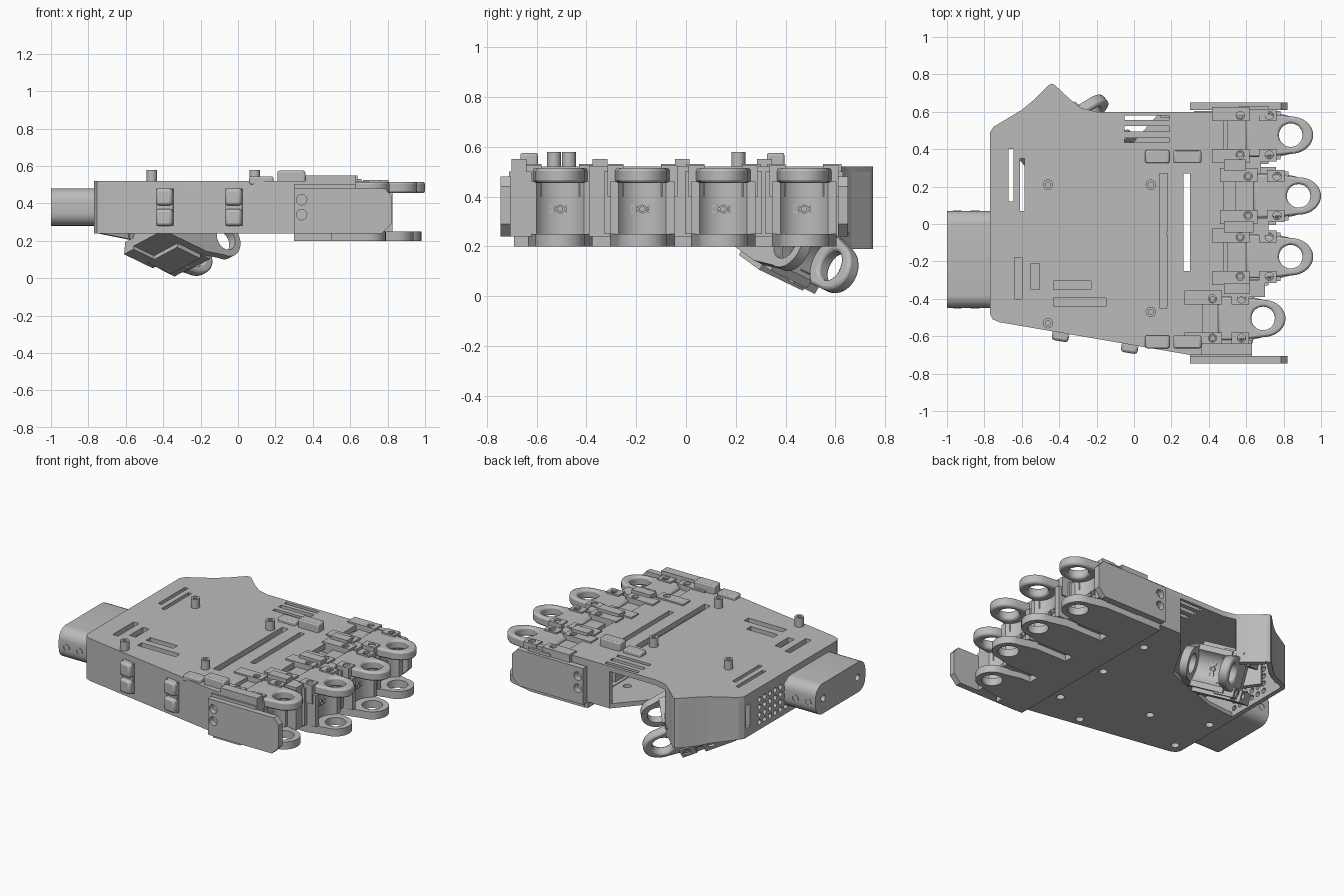
import bpy, bmesh, math
from mathutils import Matrix, Vector

if "Cube" in bpy.data.objects:
    bpy.data.objects.remove(bpy.data.objects["Cube"])

grey = bpy.data.materials.new("plain_grey")
grey.use_nodes = True
colour = (0.5, 0.5, 0.5, 1)
grey.diffuse_color = colour
grey.node_tree.nodes["Principled BSDF"].inputs["Base Color"].default_value = colour
made = []


def circle(x, y, r, n=28):
    return [(x + r * math.cos(2 * math.pi * i / n), y + r * math.sin(2 * math.pi * i / n)) for i in range(n)]


def rect(x0, x1, y0, y1):
    return [(x0, y0), (x1, y0), (x1, y1), (x0, y1)]


def prism(name, outline, z0, z1, holes=(), M=Matrix(), bevel=0):
    """Extrude an outline with holes from z0 to z1, then place it with M."""
    bm = bmesh.new()
    edges = []
    for loop in [outline, *holes]:
        vs = [bm.verts.new((x, y, z0)) for x, y in loop]
        edges += [bm.edges.new((vs[i - 1], vs[i])) for i in range(len(vs))]
    bmesh.ops.triangle_fill(bm, edges=edges, use_beauty=True, normal=(0, 0, 1))
    out = bmesh.ops.extrude_face_region(bm, geom=bm.faces[:])
    top = [v for v in out["geom"] if isinstance(v, bmesh.types.BMVert)]
    bmesh.ops.translate(bm, verts=top, vec=(0, 0, z1 - z0))
    bmesh.ops.recalc_face_normals(bm, faces=bm.faces[:])
    mesh = bpy.data.meshes.new(name)
    bm.to_mesh(mesh)
    bm.free()
    mesh.materials.append(grey)
    ob = bpy.data.objects.new(name, mesh)
    ob.matrix_world = M
    bpy.context.collection.objects.link(ob)
    if bevel:
        mod = ob.modifiers.new("bevel", "BEVEL")
        mod.width, mod.segments = bevel, 2
        mod.limit_method, mod.angle_limit = "ANGLE", math.radians(50)
    made.append(ob)
    return ob


def box(name, x, y, z, M=Matrix(), bevel=0):
    return prism(name, rect(*x, *y), *z, M=M, bevel=bevel)


def frame(a, b):
    """Upright frame: x runs from a to b, y is up, z points outward."""
    u = Vector((b[0] - a[0], b[1] - a[1], 0)).normalized()
    n = u.cross(Vector((0, 0, 1)))
    M = Matrix((u, (0, 0, 1), n)).transposed().to_4x4()
    M.translation = (a[0], a[1], 0)
    return M


def wall(name, a, b, za=.24, zb=.24, holes=()):
    """Wall from a to b whose lower edge runs from height za to zb."""
    length = math.dist(a, b)
    return prism(name, [(0, za), (length, zb), (length, .5), (0, .5)], -.03, 0, holes, frame(a, b))


# Palm cover with its slots
outline = [(-.77, -.48), (-.755, -.51), (-.72, -.525), (.3, -.7), (.37, -.7), (.37, -.38), (.48, -.38),
           (.48, .6), (-.2, .6), (-.28, .62), (-.34, .665), (-.42, .74), (-.44, .75), (-.46, .74),
           (-.54, .66), (-.6, .61), (-.75, .52), (-.77, .49)]
slots = [(-.67, -.645, .12, .4), (-.61, -.585, .07, .35), (-.64, -.6, -.4, -.18), (-.55, -.505, -.35, -.21),
         (-.43, -.23, -.35, -.305), (-.43, -.15, -.44, -.395), (.135, .18, -.45, .27), (.265, .3, -.25, .27),
         (-.05, .19, .555, .58), (-.05, .19, .495, .525), (-.05, .19, .435, .46)]
prism("palm_cover", outline, .485, .52, [rect(*s) for s in slots])

# Palm floor, open under the thumb
floor = [(-.77, -.48), (-.72, -.525), (.265, -.69), (.265, .6), (.14, .6), (0, .44), (-.14, .2),
         (-.55, .05), (-.77, .03)]
bolts = [(-.7, -.45), (-.7, -.13), (-.35, -.27), (-.06, -.58), (.2, -.45), (.2, -.05), (.2, .33)]
prism("palm_floor", floor, .24, .27, [circle(x, y, .025) for x, y in bolts])

# Palm walls
wall("front_wall", outline[2], outline[3])
wall("back_wall", (.48, .6), (.14, .6))
for i in (0, 1):
    wall("front_corner_wall", outline[i], outline[i + 1])


def peak_floor(p):
    return .24 - .05 * min(1, max(0, (p[0] + .72) / .2))


for a, b in zip(outline[9:17], outline[10:18]):
    wall("peak_wall", a, b, peak_floor(a), peak_floor(b))
vents = [circle(.16 + .055 * i, .29 + .05 * j, .017, 12) for i in range(6) for j in range(4)]
wall("wrist_side_wall", outline[-1], outline[0], holes=vents + [rect(.02, .06, .3, .45)])
wall("thumb_mount_wall", (-.33, .04), (-.62, .45))

# Wrist block with rounded long edges, drawn in the y-z plane
section = []
for cy, cz, start in ((.0, .41, 0), (-.38, .41, 90), (-.38, .35, 180), (.0, .35, 270)):
    section += [(cy + .07 * math.cos(math.radians(start + a)), cz + .07 * math.sin(math.radians(start + a)))
                for a in range(0, 91, 15)]
side = Matrix(((0, 0, 1, 0), (1, 0, 0, 0), (0, 1, 0, 0), (0, 0, 0, 1)))
across = Matrix(((1, 0, 0, 0), (0, 0, -1, 0), (0, 1, 0, 0), (0, 0, 0, 1)))
ends = [circle(y, .38, .022, 16) for y in (-.37, -.01)]
prism("wrist_block", section, -1, -.96, ends, side)
prism("wrist_block_body", section, -.96, -.75, (), side)
for x in (-.945, -.85):
    for y in (-.453, .068):
        prism("wrist_screw", circle(x, .37, .024, 16), -y - .004, -y, [circle(x, .37, .018, 16)], across)

# Cover pegs and strap clips
for x, y in ((-.46, .21), (-.46, -.53), (.09, .21), (.09, -.47)):
    prism("cover_peg", circle(x, y, .028, 16), .5, .58, [circle(x, y, .014, 12)])
for y in (.36, -.63):
    box("cover_clip_low", (.06, .19), (y - .035, y + .035), (.5, .545), bevel=.01)
    box("cover_clip_high", (.21, .36), (y - .035, y + .035), (.5, .575), bevel=.01)

# Clips on the front wall
F = frame(outline[2], outline[3])
for u in (.335, .71):
    for v in (.28, .39):
        box("wall_clip", (u - .045, u + .045), (v, v + .09), (-.01, .045), F, .015)
    box("wall_clip_back", (u - .045, u + .045), (.28, .48), (-.01, .015), F)

# Plates on both outer sides of the knuckles
for y0, y1 in ((-.745, -.705), (.61, .65)):
    prism("knuckle_side_plate", [(.3, .24), (.77, .24), (.82, .29), (.82, .44), (.785, .48), (.3, .48)], -y1, -y0,
          [circle(.34, z, .028, 20) for z in (.34, .42)], across)


def arm(start, r, root, half=.1):
    """Tongue profile narrowing from its root to a round eye at the origin."""
    arc = [(r * math.cos(math.radians(a)), half * math.sin(math.radians(a))) for a in range(-90, 91, 10)]
    return [(start, -root), (-.12, -root)] + arc + [(-.12, root), (start, root)]


def finger_mount(name, M, length):
    """Knuckle bracket: two eyes, a hollowed core, clamps and screws."""
    eye = circle(0, 0, .063)
    prism(name + "_lower_eye", arm(-length, .1, .13), .2, .25, [eye], M)
    prism(name + "_upper_eye", arm(-.24, .12, .115), .455, .515, [eye], M, .012)
    # core with a round hollow facing the finger
    hollow = [(.11 * math.cos(math.radians(a)), .11 * math.sin(math.radians(a))) for a in range(240, 119, -10)]
    core = [(-length, -.13), (-.055, -.13)] + hollow + [(-.055, .13), (-length, .13)]
    prism(name + "_core", core, .25, .46, (), M)
    for y in (-.035, 0, .035):
        tilt = M @ Matrix.Translation((-.112, y, .35)) @ Matrix.Rotation(math.pi / 2, 4, "Y")
        prism(name + "_cable_guide", circle(0, 0, .018, 12), 0, .012, [circle(0, 0, .01, 12)], tilt)
    box(name + "_bridge", (-.34, -.22), (-.075, .075), (.45, .495), M)
    for s in (-1, 1):
        hole = [circle(x, s * .105, .022, 16) for x in (-.27,)]
        prism(name + "_rear_clamp", rect(-.42, -.22, *sorted((s * .075, s * .15))), .45, .53, hole, M)
        hole = [circle(-.115, s * .105, .022, 16)]
        prism(name + "_front_clamp", rect(-.17, -.075, *sorted((s * .075, s * .14))), .4, .525, hole, M)
        box(name + "_shoulder", (-.28, -.12), sorted((s * .12, s * .155)), (.25, .5), M)
        for x in (-.27, -.115):
            prism(name + "_screw", circle(x, s * .105, .02, 16), .4, .515, [circle(x, s * .105, .012, 12)], M)


# Four finger mounts
mounts = {"index": (.838, .475), "middle": (.88, .15), "ring": (.838, -.175), "little": (.69, -.505)}
for name, (x, y) in mounts.items():
    finger_mount(name + "_mount", Matrix.Translation((x, y, 0)), x - .32)

# Knuckle floor and spacers between the mounts
box("knuckle_floor", (.3, .5), (-.69, .6), (.2, .245))
for y, end in ((.315, .68), (-.015, .72), (-.345, .7)):
    box("knuckle_spacer", (.4, end), (y - .045, y + .045), (.24, .52))
    box("knuckle_spacer_ridge", (.48, end - .08), (y - .03, y + .03), (.52, .55))
box("back_knuckle_block", (.48, .72), (.58, .612), (.24, .52))
box("front_knuckle_block", (.3, .63), (-.71, -.62), (.24, .5))
box("front_knuckle_rim", (.36, .63), (-.7, -.64), (.5, .55))

# Thumb mount, tilted out below the palm
X = Vector((.33, .22, -.16)).normalized()
Z = Vector((-.17, .17, -.08))
Z = (Z - X * Z.dot(X)).normalized()
T = Matrix((X, Z.cross(X), Z)).transposed().to_4x4()
T.translation = (-.165, .51, .158)
T = T @ Matrix.Translation((0, 0, -.36))
finger_mount("thumb_mount", T, .42)

# Smooth the round surfaces, keep the edges sharp
bpy.ops.object.select_all(action="DESELECT")
for ob in made:
    ob.select_set(True)
bpy.context.view_layer.objects.active = made[0]
bpy.ops.object.shade_smooth_by_angle(angle=math.radians(32))
